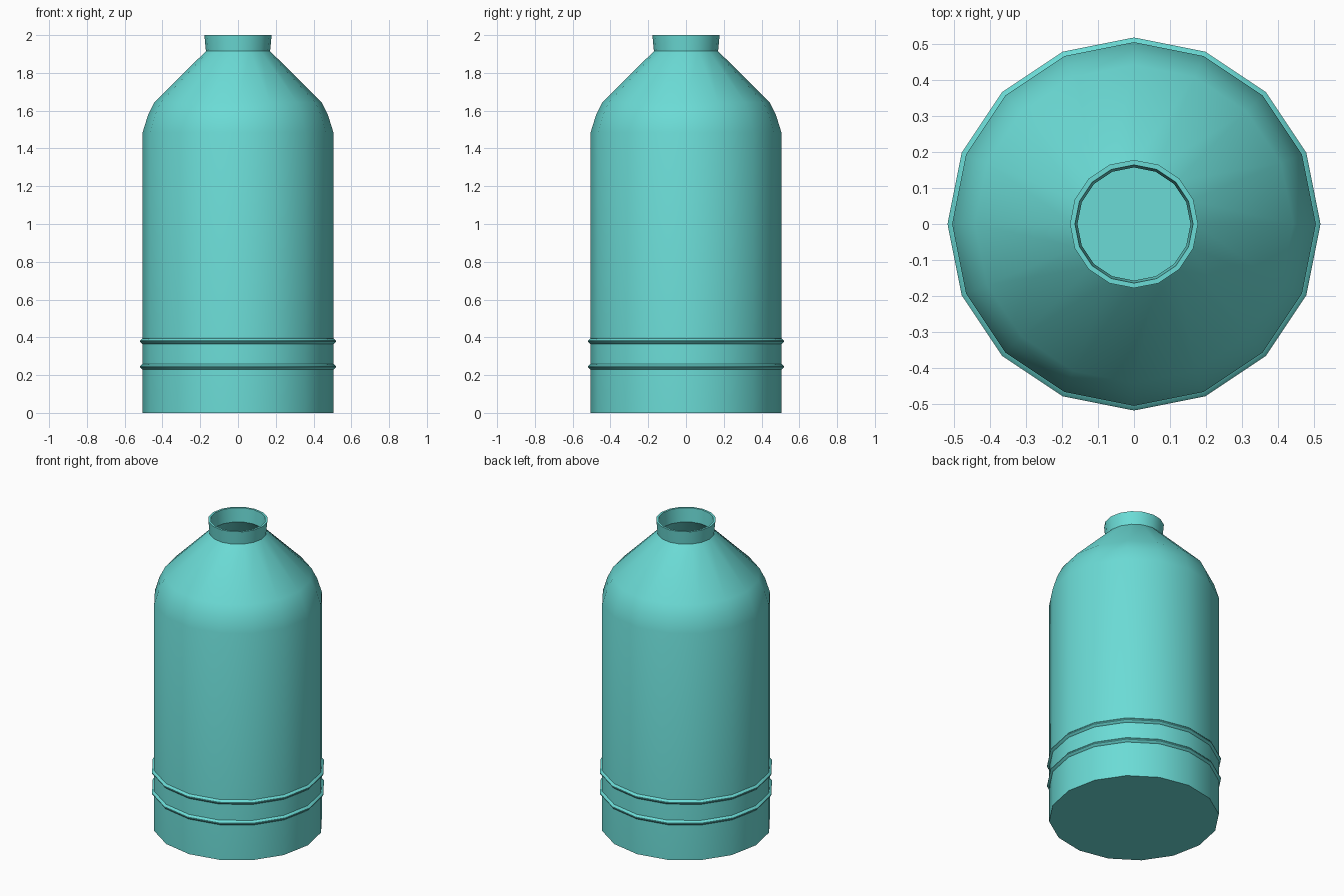
import bpy, bmesh, math
from mathutils import Vector

SIDES = 16
cube = bpy.data.objects.get("Cube")
if cube:
    bpy.data.objects.remove(cube, do_unlink=True)

teal = bpy.data.materials.new("teal")
teal.use_nodes = True
colour = (0.147, 0.71, 0.67, 1)
teal.diffuse_color = colour
teal.node_tree.nodes["Principled BSDF"].inputs["Base Color"].default_value = colour


def lathe(name, profile, closed=False):
    """Revolve a (radius, height) profile around the z axis."""
    bm = bmesh.new()
    verts = [bm.verts.new((r, 0, z)) for r, z in profile]
    pairs = list(zip(verts, verts[1:]))
    if closed:
        pairs.append((verts[-1], verts[0]))
    edges = [bm.edges.new(p) for p in pairs]
    bmesh.ops.spin(bm, geom=verts + edges, cent=(0, 0, 0), axis=(0, 0, 1),
                   angle=math.tau, steps=SIDES, use_duplicate=False)
    bmesh.ops.remove_doubles(bm, verts=bm.verts, dist=0.0005)
    bmesh.ops.recalc_face_normals(bm, faces=bm.faces)
    mesh = bpy.data.meshes.new(name)
    bm.to_mesh(mesh)
    bm.free()
    mesh.materials.append(teal)
    obj = bpy.data.objects.new(name, mesh)
    bpy.context.collection.objects.link(obj)
    bpy.ops.object.select_all(action="DESELECT")
    obj.select_set(True)
    bpy.context.view_layer.objects.active = obj
    bpy.ops.object.shade_smooth_by_angle(angle=math.radians(32))
    return obj


# Hollow bottle: outer wall up to the lip, then inner wall down to the floor
outer = [(0, 0), (0.505, 0), (0.505, 1.485), (0.477, 1.575), (0.442, 1.645),
         (0.17, 1.915), (0.178, 2.0)]
inner = [(0.164, 2.0), (0.157, 1.91), (0.43, 1.635), (0.463, 1.57),
         (0.49, 1.48), (0.49, 0.015), (0, 0.015)]
lathe("bottle_body", outer + inner)

# Two raised ridges around the lower body
for name, z in (("lower_ridge", 0.245), ("upper_ridge", 0.38)):
    lathe(name, [(0.5, z - 0.017), (0.508, z - 0.014), (0.518, z - 0.003),
                 (0.518, z + 0.003), (0.508, z + 0.014), (0.5, z + 0.017)], True)
